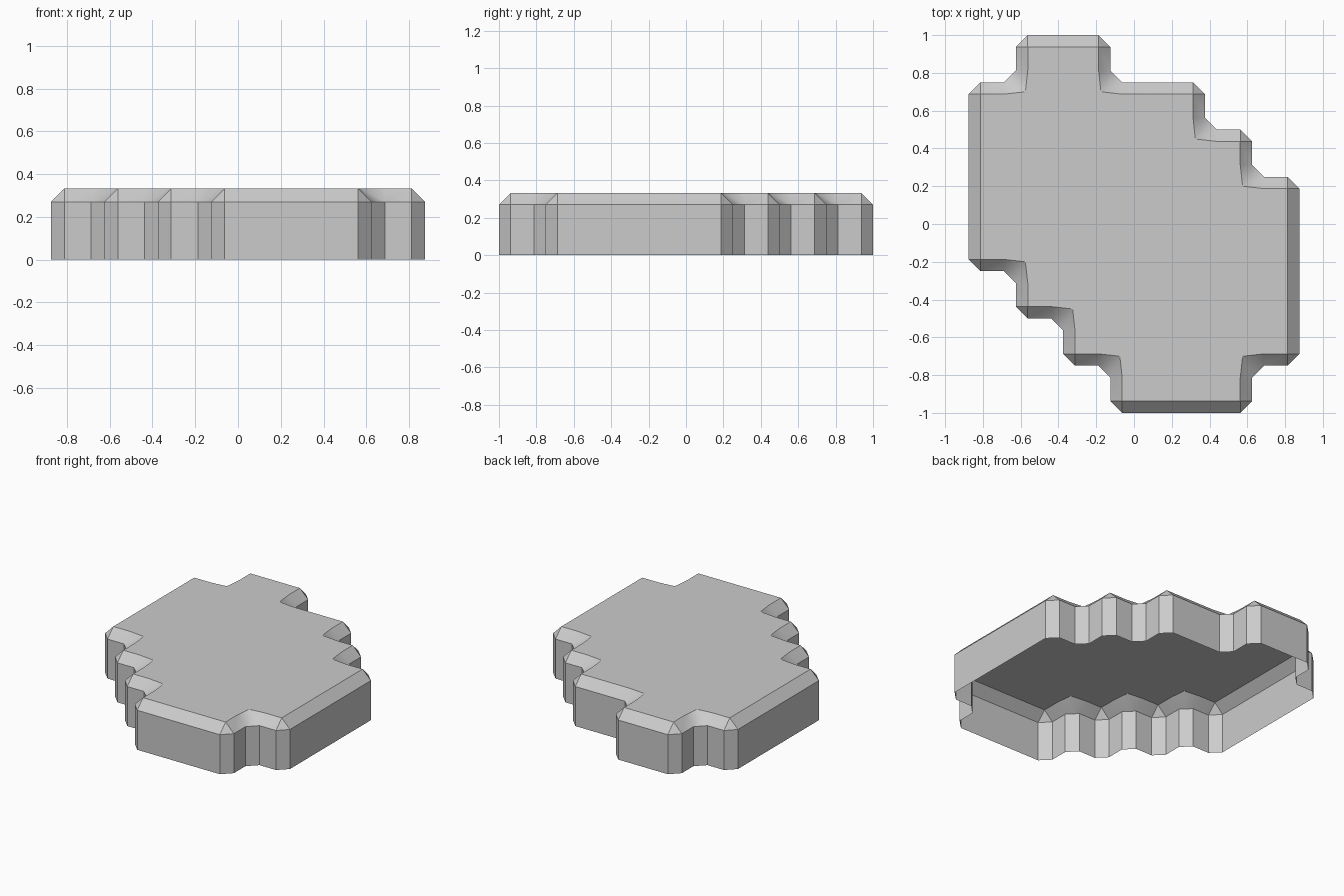
import bpy, bmesh, math
from mathutils import Vector

cube = bpy.data.objects.get("Cube")
if cube:
    bpy.data.objects.remove(cube)

UNIT = 0.125            # grid step of the stepped outline
CUT = 0.0625            # corner cut and bevel width
HEIGHT = 0.333
WALL = HEIGHT - CUT

# Stepped outline corners, counter-clockwise, in grid steps
outline = [(-1, -8), (5, -8), (5, -6), (7, -6), (7, 2), (5, 2), (5, 4),
           (3, 4), (3, 6), (-1, 6), (-1, 8), (-5, 8), (-5, 6), (-7, 6),
           (-7, -2), (-5, -2), (-5, -4), (-3, -4), (-3, -6), (-1, -6)]
corners = [Vector(p) * UNIT for p in outline]

stone = bpy.data.materials.new("grey")
stone.use_nodes = True
grey = (0.6, 0.6, 0.6, 1.0)
stone.diffuse_color = grey
stone.node_tree.nodes["Principled BSDF"].inputs["Base Color"].default_value = grey

bm = bmesh.new()


def vert(p, z):
    return bm.verts.new((p.x, p.y, z))


def inward(d):
    return Vector((-d.y, d.x))


# Vertex groups at each corner: two on the walls, one or three on the rim
groups = []
for i, c in enumerate(corners):
    d_in = (c - corners[i - 1]).normalized()
    d_out = (corners[(i + 1) % len(corners)] - c).normalized()
    n_in, n_out = inward(d_in), inward(d_out)
    p, q = c - d_in * CUT, c + d_out * CUT
    if d_in.cross(d_out) > 0:
        rim = [c + (n_in + n_out) * CUT]
    else:
        rim = [p + n_in * CUT, c + (n_in + n_out) * 0.05, q + n_out * CUT]
    groups.append(([vert(v, 0) for v in (p, q)],
                   [vert(v, WALL) for v in (p, q)],
                   [vert(v, HEIGHT) for v in rim]))

# Walls, bevels and corner fans
for i, (base, wall, rim) in enumerate(groups):
    base2, wall2, rim2 = groups[(i + 1) % len(groups)]
    bm.faces.new((base[0], base[1], wall[1], wall[0]))
    bm.faces.new((base[1], base2[0], wall2[0], wall[1]))
    bm.faces.new((wall[1], wall2[0], rim2[0], rim[-1]))
    bm.faces.new((wall[0], wall[1], rim[len(rim) // 2]))
    if len(rim) == 3:
        bm.faces.new((wall[0], rim[1], rim[0]))
        bm.faces.new((wall[1], rim[2], rim[1]))

# Flat top; the underside stays open
bm.faces.new([v for g in groups for v in g[2]])

mesh = bpy.data.meshes.new("stepped_slab")
bm.to_mesh(mesh)
bm.free()
mesh.materials.append(stone)
slab = bpy.data.objects.new("stepped_slab", mesh)
bpy.context.collection.objects.link(slab)

bpy.ops.object.select_all(action="DESELECT")
slab.select_set(True)
bpy.context.view_layer.objects.active = slab
bpy.ops.object.shade_smooth_by_angle(angle=math.radians(33))
